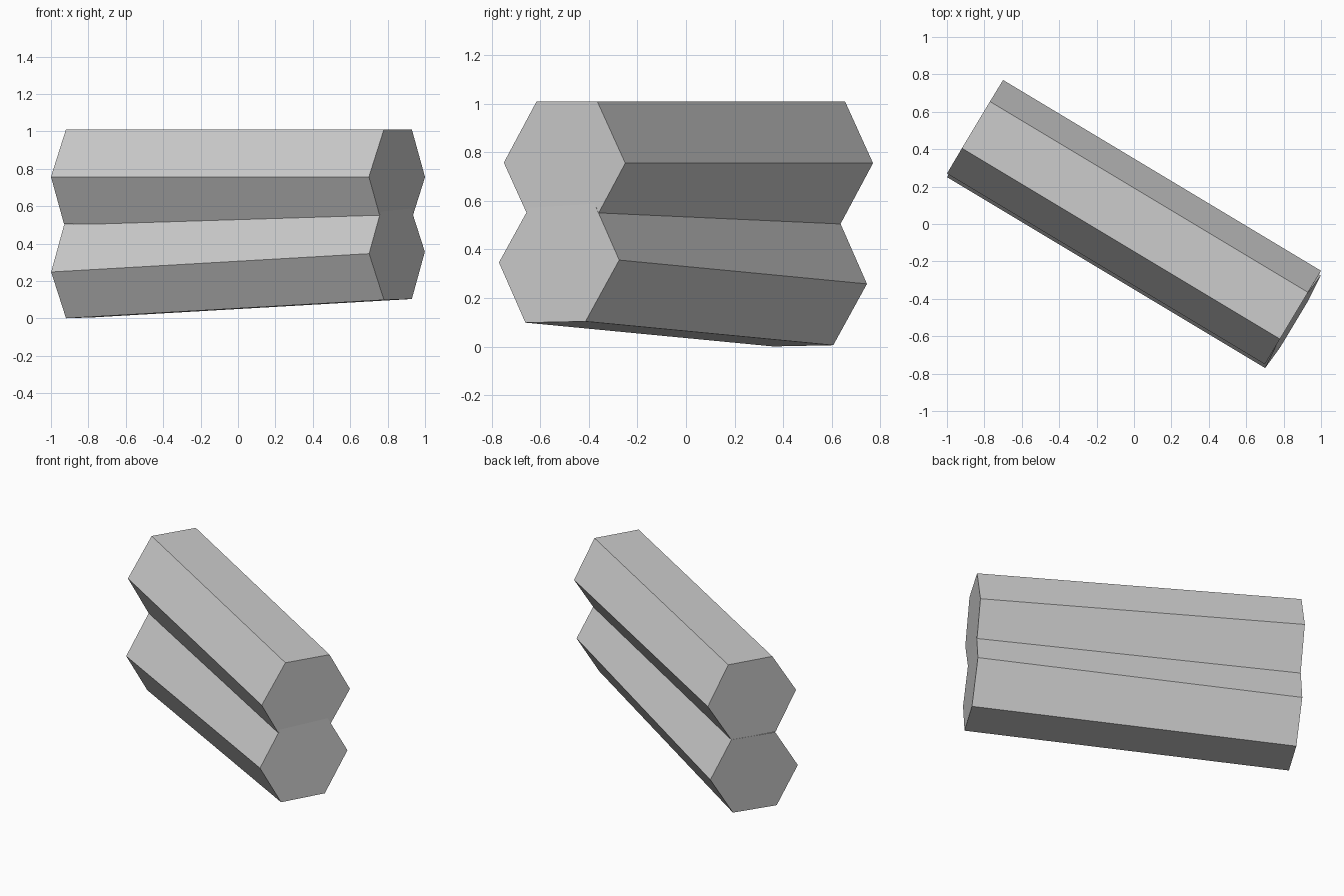
import bpy
import bmesh
from mathutils import Vector

if "Cube" in bpy.data.objects:
    bpy.data.objects.remove(bpy.data.objects["Cube"])


def hex_log(name, center, axis, side, up):
    """Six-sided log: centre, half length, half width and half height vectors."""
    c, a, s, u = (Vector(v) for v in (center, axis, side, up))
    ring = [(1, 0), (0.5, 1), (-0.5, 1), (-1, 0), (-0.5, -1), (0.5, -1)]
    bm = bmesh.new()
    ends = [[bm.verts.new(c + a * e + s * i + u * j) for i, j in ring] for e in (-1, 1)]
    for end in ends:
        bm.faces.new(end)
    for k in range(6):
        n = (k + 1) % 6
        bm.faces.new((ends[0][k], ends[0][n], ends[1][n], ends[1][k]))
    bmesh.ops.recalc_face_normals(bm, faces=bm.faces)
    mesh = bpy.data.meshes.new(name)
    bm.to_mesh(mesh)
    bm.free()
    obj = bpy.data.objects.new(name, mesh)
    bpy.context.collection.objects.link(obj)
    return obj


# Upper log lies level, lower log dips toward its left end
hex_log("upper_log", (0, 0.01, 0.756), (0.85, -0.51, 0),
        (0.15, 0.25, -0.001), (0.005, 0.01, 0.253))
hex_log("lower_log", (0, -0.0125, 0.302), (0.85, -0.51, 0.049),
        (0.149, 0.2475, 0.005), (-0.005, 0.015, 0.25))
